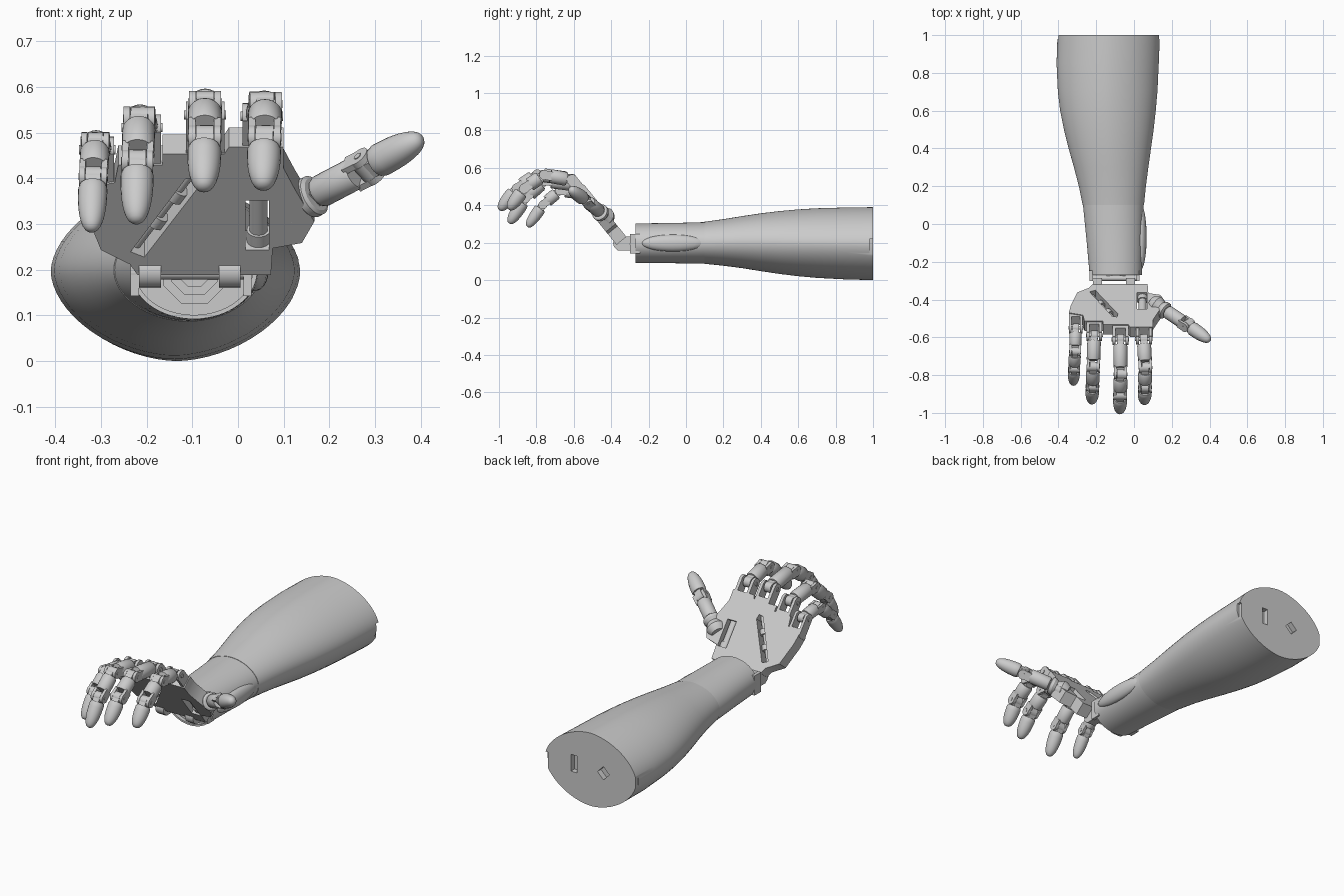
import bpy, bmesh, math
from mathutils import Vector, Matrix

if "Cube" in bpy.data.objects:
    bpy.data.objects.remove(bpy.data.objects["Cube"])

V = Vector
U = V((0, -0.63, 0.777))          # along the palm, wrist to knuckles
N = V((0, -0.777, -0.63))         # out of the palm
P0 = V((0, -0.345, 0.21))         # palm origin at the wrist
X = V((1, 0, 0))


def frame(o, side, d):
    d = d.normalized()
    side = (side - d * side.dot(d)).normalized()
    return Matrix.Translation(o) @ Matrix((side, d.cross(side), d)).transposed().to_4x4()


PALM = frame(P0, X, U)            # local axes: x, thickness, along palm


def palm_pt(x, s):
    return P0 + X * x + U * s


def finish(bm, name):
    bmesh.ops.recalc_face_normals(bm, faces=bm.faces)
    me = bpy.data.meshes.new(name)
    bm.to_mesh(me)
    bm.free()
    ob = bpy.data.objects.new(name, me)
    bpy.context.collection.objects.link(ob)
    return ob


def box(bm, c, size, M=Matrix()):
    bmesh.ops.create_cube(bm, size=1, matrix=M @ Matrix.Translation(c) @ Matrix.Diagonal((*size, 1)))


def loft(bm, rings):
    loops = [[bm.verts.new(p) for p in r] for r in rings]
    n = len(loops[0])
    for a, b in zip(loops, loops[1:]):
        for i in range(n):
            bm.faces.new((a[i], a[(i + 1) % n], b[(i + 1) % n], b[i]))
    bm.faces.new(loops[0])
    bm.faces.new(loops[-1])


def lathe(bm, M, prof, n=24):
    loft(bm, [[M @ V((r * math.cos(2 * math.pi * i / n), r * math.sin(2 * math.pi * i / n), z))
               for i in range(n)] for z, r in prof])


def rod(bm, a, b, r, n=20):
    side = V((0, 0, 1)) if abs((b - a).normalized().z) < 0.9 else X
    lathe(bm, frame(a, side, b - a), [(0, r), ((b - a).length, r)], n)


def cut(ob, bm):
    c = finish(bm, "cutter")
    c.hide_render = True
    m = ob.modifiers.new("cut", 'BOOLEAN')
    m.operation, m.object, m.solver = 'DIFFERENCE', c, 'EXACT'
    bpy.context.view_layer.objects.active = ob
    bpy.ops.object.modifier_apply(modifier=m.name)
    bpy.data.objects.remove(c)


# forearm sections: y, left x, right x, bottom z, top z
SECTIONS = [(0.1, -0.272, 0.053, 0.087, 0.312), (0.2, -0.292, 0.063, 0.077, 0.326),
            (0.3, -0.318, 0.076, 0.064, 0.342), (0.4, -0.346, 0.09, 0.048, 0.357),
            (0.5, -0.371, 0.104, 0.033, 0.369), (0.6, -0.391, 0.115, 0.021, 0.378),
            (0.7, -0.403, 0.124, 0.012, 0.384), (0.85, -0.41, 0.131, 0.004, 0.388),
            (1.0, -0.405, 0.137, 0.0, 0.39)]
CUFF = [(-0.27, -0.235, 0.042, 0.092, 0.303), (-0.1, -0.25, 0.046, 0.091, 0.305),
        (0.0, -0.26, 0.048, 0.089, 0.307), (0.1, -0.27, 0.051, 0.088, 0.31)]


def oval(y, x0, x1, z0, z1, n=64):
    p = 2 / (2.0 - 0.22 * min(1, max(0, (y + 0.1) / 0.8)))
    pts = []
    for i in range(n):
        c, s = math.cos(2 * math.pi * i / n), math.sin(2 * math.pi * i / n)
        pts.append(V(((x0 + x1) / 2 + (x1 - x0) / 2 * math.copysign(abs(c) ** p, c), y,
                      (z0 + z1) / 2 + (z1 - z0) / 2 * math.copysign(abs(s) ** p, s))))
    return pts


# forearm shell with sockets and side notches at the elbow end
bm = bmesh.new()
loft(bm, [oval(*s) for s in SECTIONS])
forearm = finish(bm, "forearm_shell")
bm = bmesh.new()
box(bm, (-0.035, 1, 0.2), (0.035, 0.06, 0.09))
box(bm, (0, 0, 0), (0.05, 0.06, 0.05), Matrix.Translation((-0.21, 1, 0.195)) @ Matrix.Rotation(math.radians(45), 4, 'Y'))
box(bm, (0.165, 1, 0.15), (0.09, 0.04, 0.14))
box(bm, (-0.445, 1, 0.2), (0.09, 0.04, 0.14))
cut(forearm, bm)

# wrist cuff with a shallow recess in its front end
bm = bmesh.new()
loft(bm, [oval(*s) for s in CUFF])
cuff = finish(bm, "wrist_cuff")
bm = bmesh.new()
loft(bm, [oval(y, -0.225, 0.032, 0.101, 0.294) for y in (-0.3, -0.25)])
cut(cuff, bm)

# fairing ridge on the thumb side of the cuff
bm = bmesh.new()
bmesh.ops.create_uvsphere(bm, u_segments=24, v_segments=16, radius=1,
                          matrix=Matrix.Translation((0.036, -0.07, 0.198)) @ Matrix.Diagonal((0.031, 0.17, 0.045, 1)))
finish(bm, "cuff_ridge")

# octagonal wrist hub and its side lugs
bm = bmesh.new()
hub = Matrix.Translation((-0.095, -0.24, 0.195)) @ Matrix.Rotation(math.radians(90), 4, 'X') @ Matrix.Rotation(math.pi / 8, 4, 'Z')
lathe(bm, hub, [(0, 0.075), (0.022, 0.075), (0.022, 0.055), (0.035, 0.055), (0.035, 0.035), (0.02, 0.035)], 8)
for x in (-0.226, 0.021):
    box(bm, (x, -0.273, 0.195), (0.018, 0.055, 0.105))
finish(bm, "wrist_hub")
bm = bmesh.new()
rod(bm, V((-0.235, -0.287, 0.193)), V((0.03, -0.287, 0.193)), 0.014)
finish(bm, "wrist_pin")

# palm plate
OUT = [(-0.22, 0), (0.072, 0), (0.076, 0.075), (0.14, 0.09), (0.167, 0.15), (0.125, 0.24), (0.1, 0.3),
       (0.1, 0.36), (0.02, 0.36), (-0.02, 0.36), (-0.03, 0.34), (-0.165, 0.34), (-0.165, 0.31),
       (-0.262, 0.31), (-0.27, 0.26), (-0.345, 0.24), (-0.335, 0.18), (-0.30, 0.07), (-0.237, 0.03)]
bm = bmesh.new()
T = 0.034
loft(bm, [[palm_pt(x, s) + N * t for x, s in OUT] for t in (-T, T)])
palm = finish(bm, "palm_plate")
bm = bmesh.new()
box(bm, (0.042, 0, 0.14), (0.052, 0.2, 0.14), PALM)                        # thumb slot
SLOT = [(-0.235, 0.065), (-0.205, 0.05), (-0.085, 0.25), (-0.09, 0.275), (-0.115, 0.27)]
loft(bm, [[palm_pt(x, s) + N * t for x, s in SLOT] for t in (-0.1, 0.1)])  # diagonal slot
cut(palm, bm)

# palm pins and the wrist tongues
bm = bmesh.new()
rod(bm, palm_pt(0.045, 0.06), palm_pt(0.045, 0.22), 0.02)
rod(bm, palm_pt(0.045, 0.07), palm_pt(0.045, 0.1), 0.026)
finish(bm, "thumb_slot_pin")
bm = bmesh.new()
rod(bm, palm_pt(-0.23, 0.05), palm_pt(-0.095, 0.275), 0.012)
for t in (0.3, 0.65):
    a, b = palm_pt(-0.22, 0.057), palm_pt(-0.1, 0.262)
    rod(bm, a.lerp(b, t), a.lerp(b, t + 0.12), 0.021)
finish(bm, "diagonal_slot_pin")
bm = bmesh.new()
for x in (-0.193, -0.018):
    box(bm, (x, -0.325, 0.197), (0.048, 0.08, 0.075))
    rod(bm, V((x - 0.024, -0.352, 0.197)), V((x + 0.024, -0.352, 0.197)), 0.0375)
finish(bm, "wrist_tongues")


def phalanx(name, a, b, side, r, tip=False):
    d = b - a
    L = d.length
    M = frame(a, side, d)
    bm = bmesh.new()
    sx = (M.to_3x3() @ X)
    rod(bm, a - sx * r * 0.52, a + sx * r * 0.52, r * 0.72)               # hinge tongue
    box(bm, (0, 0, r * 0.5), (r * 1.04, r * 1.3, r * 1.2), M)
    z0 = r * 0.75
    if tip:
        k = L - z0
        lathe(bm, M, [(z0, r * 0.9), (z0 + 0.08 * k, r)] +
              [(z0 + k * (0.2 + 0.8 * math.sin(t)), r * (0.04 + 0.96 * math.cos(t) ** 0.8))
               for t in [i * math.pi / 16 for i in range(8)]] + [(L, r * 0.08)])
    else:
        z1 = L - r * 0.95
        lathe(bm, M, [(z0, r * 0.88), (z0 + r * 0.25, r), (z1 - r * 0.1, r), (z1, r * 0.94)])
        for s in (-1, 1):                                                 # fork ends
            box(bm, (s * r * 0.75, 0, (z1 + L) / 2 - r * 0.1), (r * 0.4, r * 1.3, L - z1 + r * 0.2), M)
            rod(bm, b + sx * s * r * 0.55, b + sx * s * r * 0.95, r * 0.72)
        rod(bm, b - sx * r, b + sx * r, r * 0.25, 12)
    return finish(bm, name)


# fingers: radius and joint points from knuckle to tip
FINGERS = {
    "index": (0.037, [(0.052, -0.61, 0.535), (0.06, -0.76, 0.563), (0.058, -0.865, 0.49), (0.055, -0.948, 0.378)]),
    "middle": (0.037, [(-0.072, -0.61, 0.54), (-0.072, -0.795, 0.565), (-0.073, -0.905, 0.49), (-0.075, -0.998, 0.375)]),
    "ring": (0.036, [(-0.21, -0.59, 0.51), (-0.216, -0.755, 0.531), (-0.22, -0.86, 0.437), (-0.223, -0.945, 0.303)]),
    "little": (0.032, [(-0.308, -0.55, 0.462), (-0.312, -0.675, 0.478), (-0.317, -0.765, 0.403), (-0.321, -0.848, 0.285)]),
}
for name, (r, pts) in FINGERS.items():
    pts = [V(p) for p in pts]
    for i in range(3):
        phalanx(f"{name}_segment_{i + 1}", pts[i], pts[i + 1], X, r, i == 2)
    # knuckle clevis on the palm
    bm = bmesh.new()
    s = (pts[0] - P0).dot(U)
    for q in (-1, 1):
        x = pts[0].x + q * r * 0.93
        box(bm, (x, 0, s - 0.045), (r * 0.42, 0.058, 0.11), PALM)
        c = palm_pt(x, s)
        rod(bm, c - X * r * 0.21, c + X * r * 0.21, 0.029)
    c = palm_pt(pts[0].x, s)
    rod(bm, c - X * r * 1.25, c + X * r * 1.25, 0.01, 12)
    box(bm, (pts[0].x, 0, s - 0.09), (r * 2, 0.058, 0.06), PALM)
    finish(bm, name + "_knuckle")

# thumb with flared base
TH = [V((0.155, -0.45, 0.358)), V((0.2, -0.478, 0.382)), V((0.283, -0.535, 0.425)), V((0.402, -0.618, 0.488))]
bm = bmesh.new()
lathe(bm, frame(V((0.095, -0.412, 0.325)), U, TH[3] - TH[0]),
      [(0, 0.034), (0.02, 0.046), (0.035, 0.05), (0.05, 0.042), (0.065, 0.036), (0.08, 0.046), (0.095, 0.046), (0.1, 0.038)], 32)
finish(bm, "thumb_base")
phalanx("thumb_segment_1", TH[0], TH[2], U, 0.036)
phalanx("thumb_segment_2", TH[2], TH[3], U, 0.037, True)

# smooth shading with crisp edges
bpy.ops.object.select_all(action='SELECT')
bpy.context.view_layer.objects.active = palm
bpy.ops.object.shade_smooth_by_angle(angle=math.radians(32))
